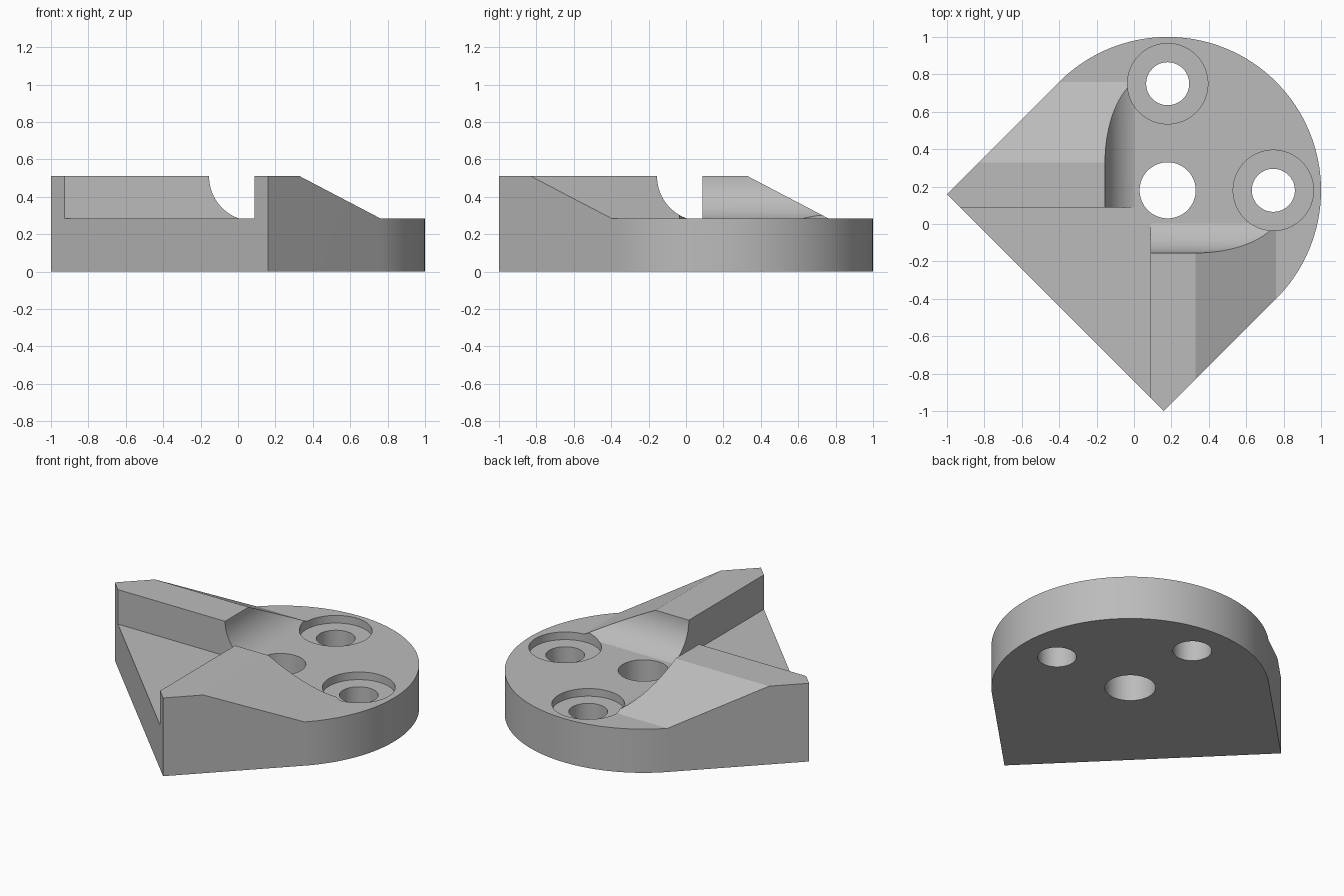
import bpy, bmesh, math

cube = bpy.data.objects.get("Cube")
if cube:
    bpy.data.objects.remove(cube, do_unlink=True)

BASE_TOP, TOP = 0.285, 0.51
CENTRE, RADIUS = 0.18, 0.82

grey = bpy.data.materials.new("plain grey")
grey.use_nodes = True
colour = (0.5, 0.5, 0.5, 1)
grey.diffuse_color = colour
grey.node_tree.nodes["Principled BSDF"].inputs["Base Color"].default_value = colour


def arc(u, v, r, start=0, end=360, steps=96):
    """Points on an arc; a full turn leaves out the repeated last point."""
    count = steps if end - start == 360 else steps + 1
    angles = [math.radians(start + (end - start) * i / steps) for i in range(count)]
    return [(u + r * math.cos(a), v + r * math.sin(a)) for a in angles]


def prism(name, points, low, high, place=lambda u, v, w: (u, v, w)):
    """Extrude a closed profile from low to high along its own normal."""
    bm = bmesh.new()
    rings = [[bm.verts.new(place(u, v, w)) for u, v in points] for w in (low, high)]
    for ring in rings:
        bm.faces.new(ring)
    for i in range(len(points)):
        bm.faces.new((rings[0][i - 1], rings[0][i], rings[1][i], rings[1][i - 1]))
    bmesh.ops.recalc_face_normals(bm, faces=bm.faces)
    mesh = bpy.data.meshes.new(name)
    bm.to_mesh(mesh)
    bm.free()
    mesh.materials.append(grey)
    obj = bpy.data.objects.new(name, mesh)
    bpy.context.collection.objects.link(obj)
    return obj


def combine(target, tool, operation):
    """Apply a boolean and discard the tool."""
    mod = target.modifiers.new("combine", 'BOOLEAN')
    mod.operation, mod.object, mod.solver = operation, tool, 'EXACT'
    bpy.context.view_layer.objects.active = target
    bpy.ops.object.modifier_apply(modifier=mod.name)
    bpy.data.objects.remove(tool, do_unlink=True)


# Oversized slab, trimmed to the outline later
plate = prism("mounting_plate", [(-2, -2), (2, -2), (2, 2), (-2, 2)], -0.2, BASE_TOP)

# Two ramped arms, mirrored across the diagonal, each ending in a round cove
ramp = [(0.088, 0.1), (0.088, TOP), (0.33, TOP), (0.76, BASE_TOP), (0.86, 0.233), (0.86, 0.1)]
cove = arc(0.085, TOP, 0.24)
sides = [
    ("left", lambda y, z, x: (x, y, z), lambda x, z, y: (x, y, z)),
    ("front", lambda x, z, y: (x, y, z), lambda y, z, x: (x, y, z)),
]
for side, along, across in sides:
    arm = prism(side + "_arm", ramp, -1.3, 0.06, along)
    combine(arm, prism("cove_cutter", cove, -0.5, 1.5, across), 'DIFFERENCE')
    combine(plate, arm, 'UNION')

# Outline: round end with two tangent sides meeting a straight diagonal edge
outline = arc(CENTRE, CENTRE, RADIUS, -45, 135) + [(-1, 0.16), (0.16, -1)]
combine(plate, prism("outline", outline, 0, 1), 'INTERSECT')

# Central bore and two counterbored screw holes
holes = [
    (CENTRE, CENTRE, 0.15, -0.5),
    (CENTRE, 0.75, 0.115, -0.5), (0.745, CENTRE, 0.115, -0.5),
    (CENTRE, 0.75, 0.215, BASE_TOP - 0.05), (0.745, CENTRE, 0.215, BASE_TOP - 0.05),
]
for x, y, r, bottom in holes:
    combine(plate, prism("hole_cutter", arc(x, y, r, steps=64), bottom, 1), 'DIFFERENCE')

# Smooth round walls, keep every crease crisp
bpy.ops.object.select_all(action='DESELECT')
plate.select_set(True)
bpy.context.view_layer.objects.active = plate
bpy.ops.object.shade_smooth_by_angle(angle=math.radians(20))
